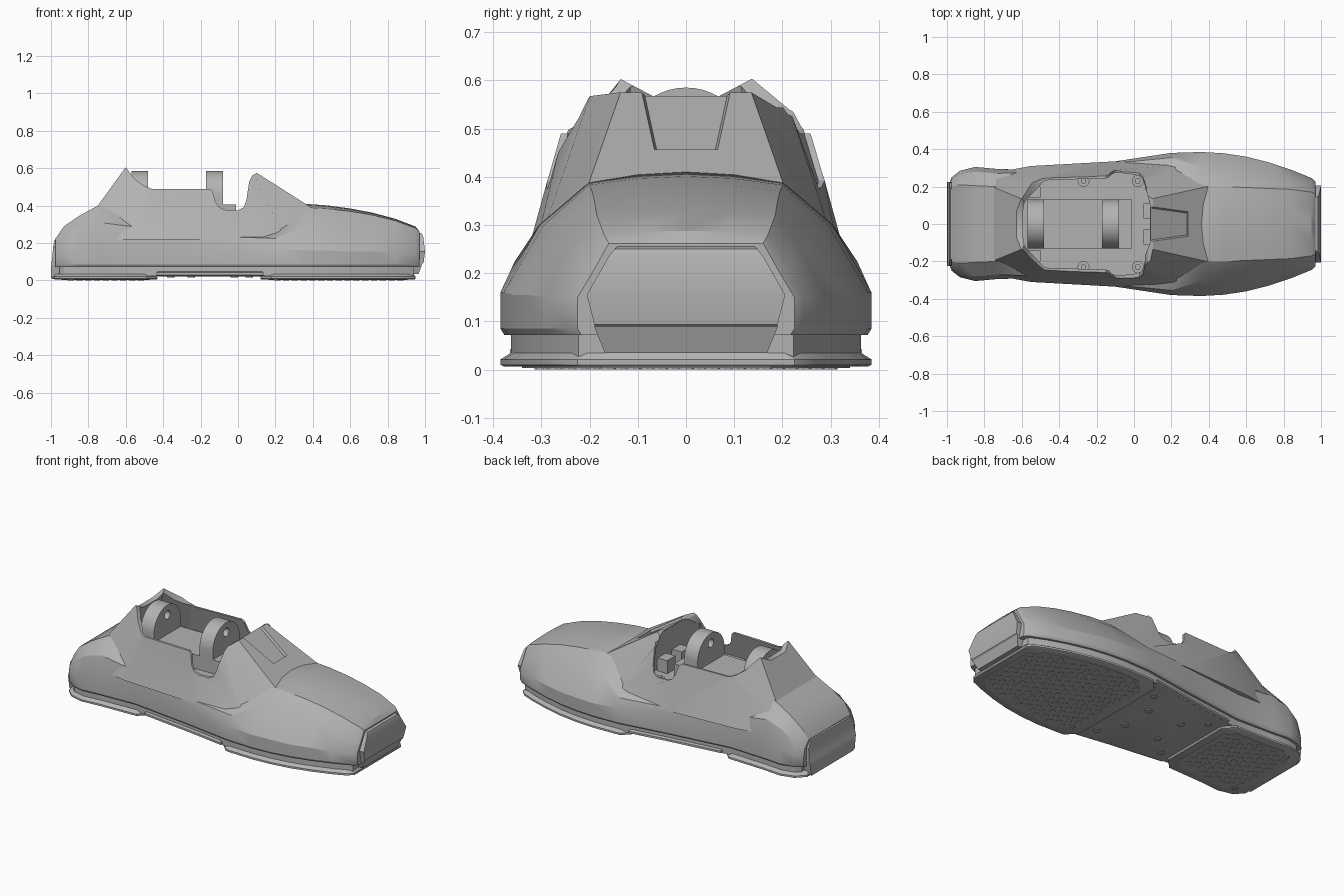
import bpy, bmesh, math

cube = bpy.data.objects.get("Cube")
if cube:
    bpy.data.objects.remove(cube, do_unlink=True)

GREY = (0.45, 0.45, 0.45, 1)
grey = bpy.data.materials.new("mid grey")
grey.use_nodes = True
grey.diffuse_color = GREY
for node in grey.node_tree.nodes:
    if node.type == 'BSDF_PRINCIPLED':
        node.inputs["Base Color"].default_value = GREY
        node.inputs["Roughness"].default_value = 0.6


def finish(name, bm):
    bmesh.ops.recalc_face_normals(bm, faces=bm.faces)
    mesh = bpy.data.meshes.new(name)
    bm.to_mesh(mesh)
    bm.free()
    mesh.materials.append(grey)
    obj = bpy.data.objects.new(name, mesh)
    bpy.context.collection.objects.link(obj)
    return obj


def loft(name, rings):
    """Skin closed rings with equal point counts and cap both ends."""
    bm = bmesh.new()
    loops = [[bm.verts.new(p) for p in ring] for ring in rings]
    n = len(loops[0])
    for a, b in zip(loops, loops[1:]):
        for i in range(n):
            j = (i + 1) % n
            bm.faces.new((a[i], a[j], b[j], b[i]))
    bm.faces.new(loops[0])
    bm.faces.new(loops[-1])
    return finish(name, bm)


def mirrored(half):
    """Close a half outline, listed on the +y side, across y = 0."""
    return half + [(x, -y) for x, y in reversed(half)]


def at_z(outline, z):
    return [(x, y, z) for x, y in outline]


def discs(name, centres, r, z0, z1, sides=10):
    bm = bmesh.new()
    for x, y in centres:
        ring = [(x + r * math.cos(math.tau * i / sides), y + r * math.sin(math.tau * i / sides))
                for i in range(sides)]
        low = [bm.verts.new((*p, z0)) for p in ring]
        high = [bm.verts.new((*p, z1)) for p in ring]
        bm.faces.new(low)
        bm.faces.new(high)
        for i in range(sides):
            j = (i + 1) % sides
            bm.faces.new((low[i], low[j], high[j], high[i]))
    return finish(name, bm)


def box(name, x0, x1, y0, y1, z0, z1):
    ring = [(x0, y0), (x1, y0), (x1, y1), (x0, y1)]
    return loft(name, [at_z(ring, z0), at_z(ring, z1)])


def cut(obj, cutters):
    bpy.context.view_layer.objects.active = obj
    for c in cutters:
        c.hide_render = True
        mod = obj.modifiers.new("cut", 'BOOLEAN')
        mod.operation, mod.solver, mod.object = 'DIFFERENCE', 'EXACT', c
        bpy.ops.object.modifier_apply(modifier=mod.name)


# Body shell: x, side width, side height, shoulder y and z, top y and z, crown
SECTIONS = [
    (-.975, .25, .13, .24, .18, .20, .225, 0), (-.93, .285, .15, .27, .22, .21, .29, 0),
    (-.85, .305, .18, .28, .28, .205, .345, 0), (-.74, .295, .21, .27, .31, .20, .405, 0),
    (-.5, .285, .23, .28, .28, .20, .31, 0), (-.1, .335, .2, .325, .235, .2, .26, 0),
    (.2, .38, .17, .355, .225, .2, .33, .01), (.36, .385, .16, .305, .30, .2, .39, .02),
    (.48, .378, .16, .295, .30, .2, .383, .018), (.6, .36, .155, .275, .295, .195, .37, .015),
    (.72, .33, .155, .255, .28, .19, .35, .012), (.84, .29, .15, .235, .255, .185, .32, .01),
    (.95, .245, .15, .21, .215, .17, .28, .008), (.97, .225, .15, .195, .2, .16, .262, 0),
]
rings = []
for x, w, zs, y2, z2, yt, zt, crown in SECTIONS:
    half = [(w - .008, .072), (w, .085), (w, zs), (y2, z2), (yt, zt), (yt / 2, zt + crown * .75)]
    rings.append([(x, y, z) for y, z in half] + [(x, 0, zt + crown)]
                 + [(x, -y, z) for y, z in reversed(half)])
body = loft("foot_shell", rings)

# Ankle collar, tapering upward
LOW, HIGH = .22, .62
collar_low = mirrored([(-.88, .25), (-.55, .31), (-.1, .335), (.25, .32), (.66, .26)])
collar_high = mirrored([(-.59, .13), (-.45, .215), (-.1, .225), (0, .19), (.03, .12)])
collar = loft("ankle_collar", [at_z(collar_low, LOW), at_z(collar_high, HIGH)])

# Cutters: ankle opening, rim line, rear dip and instep recess
opening = loft("opening_cutter", [
    at_z(mirrored([(-.68, .15), (-.52, .28), (-.1, .295), (.1, .27), (.13, .13)]), .32),
    at_z(mirrored([(-.575, .11), (-.45, .198), (-.1, .208), (.03, .18), (.075, .1)]), .621)])
rim = [(-.8, .7), (-.8, .605), (-.6, .605), (-.55, .54), (-.5, .505), (-.46, .49), (-.15, .49),
       (-.135, .475), (-.12, .42), (-.1, .392), (-.07, .378), (0, .375), (.03, .39), (.045, .43),
       (.06, .53), (.075, .56), (.1, .575), (.3, .575), (.3, .7)]
rim_cutter = loft("rim_cutter", [[(x, y, z) for x, z in rim] for y in (-.5, .5)])
dip = [(.2, .64), (.14, .605), (.07, .568)]
dip_ring = dip + [(-y, z) for y, z in reversed(dip)]
dip_cutter = loft("dip_cutter", [[(x, y, z) for y, z in dip_ring] for x in (-.8, -.45)])


def recess_ring(dx, dz, grow):
    path = mirrored([(.06, .1 + grow), (.29, .068 + grow)])
    return [(x + dx, y, .575 - (x - .1) * .635 + dz) for x, y in path]


recess = loft("recess_cutter", [recess_ring(-.006, -.011, -.01), recess_ring(.01, .04, .02)])
cut(collar, [opening, rim_cutter, dip_cutter, recess])
cut(body, [opening])

# Ankle mount inside the opening: plate, bolts and two round lugs with a pin hole
parts = [box("mount_plate", -.57, -.01, -.13, .13, .3, .405)]
parts.append(discs("mount_bosses", [(x, s * .23) for x in (-.27, .02) for s in (-1, 1)], .032, .3, .35, 16))
parts.append(discs("mount_bolts", [(x, s * .23) for x in (-.27, .02) for s in (-1, 1)], .015, .34, .36, 12))
for side, y0, y1 in (("left", .03, .11), ("right", -.11, -.03)):
    parts.append(box(side + "_front_rib", .05, .12, y0, y1, .3, .4))
for side, y0, y1 in (("left", .14, .2), ("right", -.2, -.14)):
    parts.append(box(side + "_rear_rib", -.56, -.5, y0, y1, .3, .37))
arc = [(.13 * math.cos(math.pi * i / 24), .455 + .13 * math.sin(math.pi * i / 24)) for i in range(25)]
lug_ring = [(.13, .39)] + arc + [(-.13, .39)]
hole_ring = [(.026 * math.cos(math.tau * i / 20), .525 + .026 * math.sin(math.tau * i / 20))
             for i in range(20)]
hole = loft("pin_hole_cutter", [[(x, y, z) for y, z in hole_ring] for x in (-.7, .1)])
for name, x in (("rear_lug", -.57), ("front_lug", -.17)):
    lug = loft(name, [[(u, y, z) for y, z in lug_ring] for u in (x, x + .09)])
    cut(lug, [hole])
    parts.append(lug)

for cutter in (opening, rim_cutter, dip_cutter, recess, hole):
    bpy.data.objects.remove(cutter, do_unlink=True)


# Sole layers follow the shell's plan outline
def half_width(x):
    for a, b in zip(SECTIONS, SECTIONS[1:]):
        if x <= b[0]:
            return a[1] + (b[1] - a[1]) * (x - a[0]) / (b[0] - a[0])
    return SECTIONS[-1][1]


def plan(x0, x1, inset, bevel0=0.0, bevel1=0.0):
    """Outline from x0 to x1 with bevelled corners; the point count ignores inset."""
    a, b, shift = x0 + bevel0, x1 - bevel1, inset / 2
    middle = [(s[0], s[1] - inset) for s in SECTIONS if a + .02 < s[0] < b - .02]
    return mirrored([(x0 + shift, half_width(a) - inset - bevel0 - .002),
                     (a + shift, half_width(a) - inset)] + middle +
                    [(b - shift, half_width(b) - inset),
                     (x1 - shift, half_width(b) - inset - bevel1 - .002)])


parts.append(loft("midsole", [at_z(plan(-.965, .95, .022), z) for z in (.024, .075)]))
parts.append(loft("arch_lip", [at_z(plan(-.44, .14, i), z)
                               for z, i in ((.022, .03), (.03, .006), (.042, .006), (.05, .03))]))
for name, x0, x1, b0, b1 in (("heel", -.985, -.43, .03, .06), ("forefoot", .12, .95, .06, .03)):
    levels = ((.006, .008), (.010, 0), (.021, 0), (.036, .024))
    parts.append(loft(name + "_outsole", [at_z(plan(x0, x1, i, b0, b1), z) for z, i in levels]))
    parts.append(loft(name + "_tread_plate",
                      [at_z(plan(x0 + .02, x1 - .02, .045, .09, .05), z) for z in (.003, .008)]))
    # Staggered round studs
    studs, row, x = [], 0, x0 + .09
    while x < x1 - .07:
        for k in range(-7, 8):
            y = .054 * (k + .5 * (row % 2))
            if abs(y) < min(half_width(x) - .075, .2 + min(x - x0, x1 - x)):
                studs.append((x, y))
        x, row = x + .047, row + 1
    parts.append(discs(name + "_studs", studs, .017, 0, .006, 8))
parts.append(discs("arch_bolts", [(x, s * y) for x, y in ((-.36, .2), (-.25, .1), (-.02, .1), (.06, .24))
                                  for s in (-1, 1)], .02, .017, .03, 12))


# Toe and heel caps: rows of height, half width and outer x, bottom to top
def cap(name, rows, inner):
    return loft(name, [[(inner, -y, z), (x, -y, z), (x, y, z), (inner, y, z)] for z, y, x in rows])


parts.append(cap("toe_cap", [(.034, .168, .965), (.088, .19, .985), (.094, .19, .992),
                             (.155, .206, 1.0), (.235, .16, .99), (.25, .148, .983), (.258, .14, .965)], .9))
parts.append(cap("heel_cap", [(.008, .2, -.995), (.02, .21, -1.0), (.1, .225, -.998), (.106, .225, -.995),
                              (.18, .22, -.988), (.215, .19, -.982), (.225, .18, -.965)], -.9))

# Crisp edges on all parts, smooth curves between them
bpy.ops.object.select_all(action='DESELECT')
for obj in [body, collar] + parts:
    obj.select_set(True)
bpy.context.view_layer.objects.active = body
bpy.ops.object.shade_smooth_by_angle(angle=math.radians(28))
